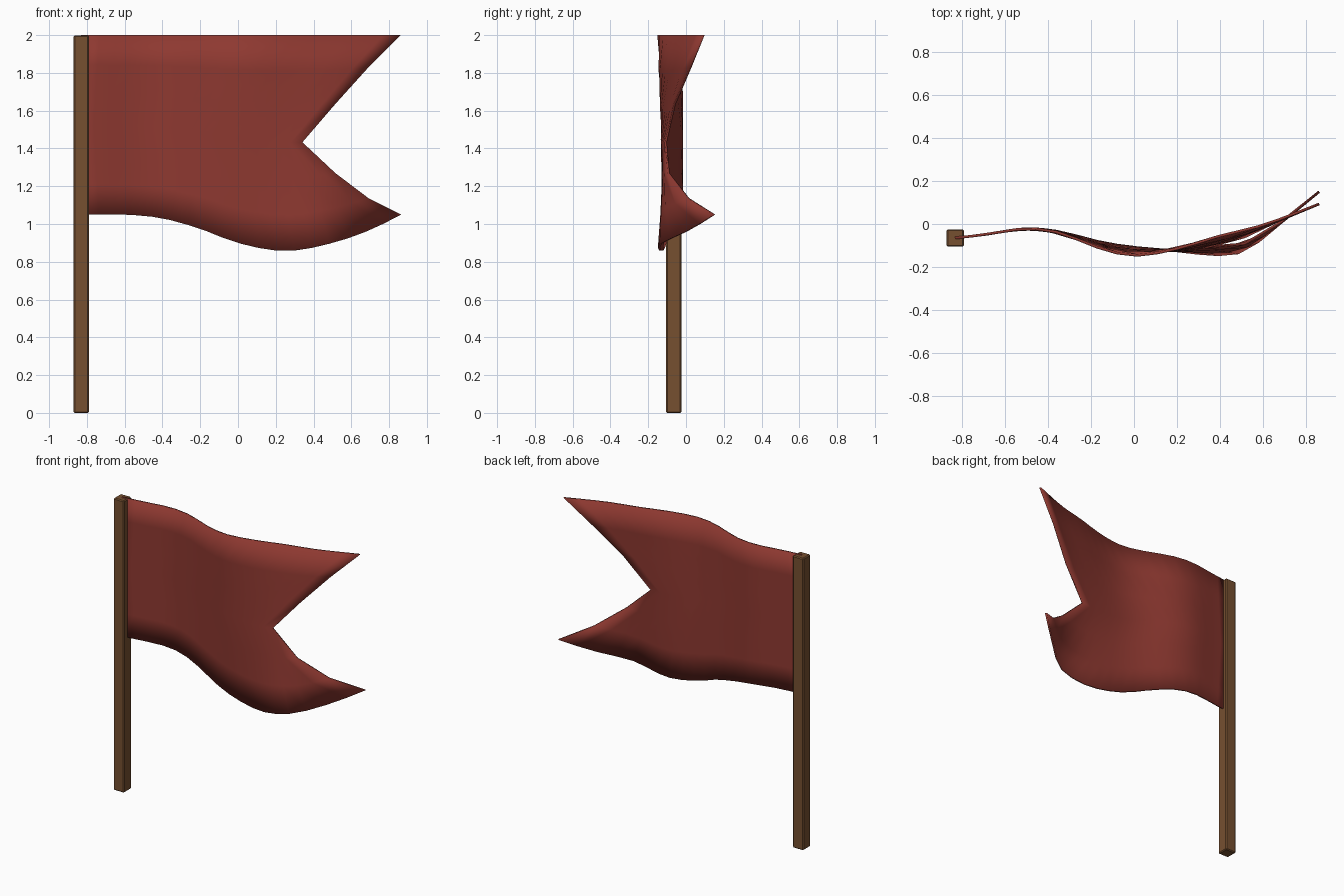
import bpy
import bmesh

if "Cube" in bpy.data.objects:
    bpy.data.objects.remove(bpy.data.objects["Cube"], do_unlink=True)


def make_material(name, rgb):
    mat = bpy.data.materials.new(name)
    mat.use_nodes = True
    color = (*rgb, 1.0)
    mat.diffuse_color = color
    bsdf = next(n for n in mat.node_tree.nodes if n.type == 'BSDF_PRINCIPLED')
    bsdf.inputs["Base Color"].default_value = color
    bsdf.inputs["Roughness"].default_value = 0.8
    return mat


def make_object(name, bm, mat):
    mesh = bpy.data.meshes.new(name)
    bmesh.ops.recalc_face_normals(bm, faces=bm.faces)
    bm.to_mesh(mesh)
    bm.free()
    mesh.materials.append(mat)
    obj = bpy.data.objects.new(name, mesh)
    bpy.context.collection.objects.link(obj)
    return obj


def spline(points, x):
    """Smooth curve through (x, value) points."""
    n = len(points)
    i = 0
    while i < n - 2 and x > points[i + 1][0]:
        i += 1

    def slope(k):
        a, b = points[max(k - 1, 0)], points[min(k + 1, n - 1)]
        return (b[1] - a[1]) / (b[0] - a[0])

    (x0, p0), (x1, p1) = points[i], points[i + 1]
    h = x1 - x0
    t = (x - x0) / h
    return ((2*t**3 - 3*t**2 + 1) * p0 + (t**3 - 2*t**2 + t) * h * slope(i)
            + (3*t**2 - 2*t**3) * p1 + (t**3 - t**2) * h * slope(i + 1))


red = make_material("red cloth", (0.27, 0.04, 0.03))
brown = make_material("brown wood", (0.18, 0.08, 0.03))

# Square pole with softened edges
bm = bmesh.new()
bmesh.ops.create_cube(bm, size=1.0)
for v in bm.verts:
    v.co = (v.co.x * 0.08 - 0.83, v.co.y * 0.08 - 0.065, (v.co.z + 0.5) * 1.998)
pole = make_object("pole", bm, brown)
bevel = pole.modifiers.new("soft edges", 'BEVEL')
bevel.width = 0.006
bevel.segments = 1

# Flag curves: hanging lower edge, and the waves of both edges
hem = [(-0.83, 1.05), (-0.6, 1.05), (-0.4, 1.03), (-0.2, 0.975), (0.0, 0.9),
       (0.25, 0.857), (0.5, 0.9), (0.7, 0.97), (0.86, 1.05)]
wave_top = [(-0.83, -0.065), (-0.7, -0.05), (-0.5, -0.022), (-0.35, -0.04),
            (-0.15, -0.115), (0.0, -0.146), (0.2, -0.115), (0.4, -0.055),
            (0.6, -0.005), (0.86, 0.093)]
wave_bottom = [(-0.83, -0.065), (-0.7, -0.05), (-0.5, -0.022), (-0.35, -0.035),
               (-0.15, -0.085), (0.0, -0.108), (0.2, -0.125), (0.4, -0.143),
               (0.52, -0.12), (0.7, 0.02), (0.86, 0.15)]

# Swallow-tailed cloth: each row is shortened towards the notch
COLS, ROWS = 18, 6
bm = bmesh.new()
grid = []
for r in range(ROWS + 1):
    t = r / ROWS
    end = 0.34 + 0.52 * abs(2 * t - 1)
    row = []
    for c in range(COLS + 1):
        x = -0.83 + (end + 0.83) * c / COLS
        y = spline(wave_bottom, x) * (1 - t) + spline(wave_top, x) * t
        z = spline(hem, x) * (1 - t) + 2.0 * t
        row.append(bm.verts.new((x, y, z)))
    grid.append(row)
for r in range(ROWS):
    for c in range(COLS):
        bm.faces.new((grid[r][c], grid[r][c + 1], grid[r + 1][c + 1], grid[r + 1][c]))
for f in bm.faces:
    f.smooth = True
flag = make_object("flag", bm, red)
solid = flag.modifiers.new("cloth thickness", 'SOLIDIFY')
solid.thickness = 0.012
solid.offset = 0.0
